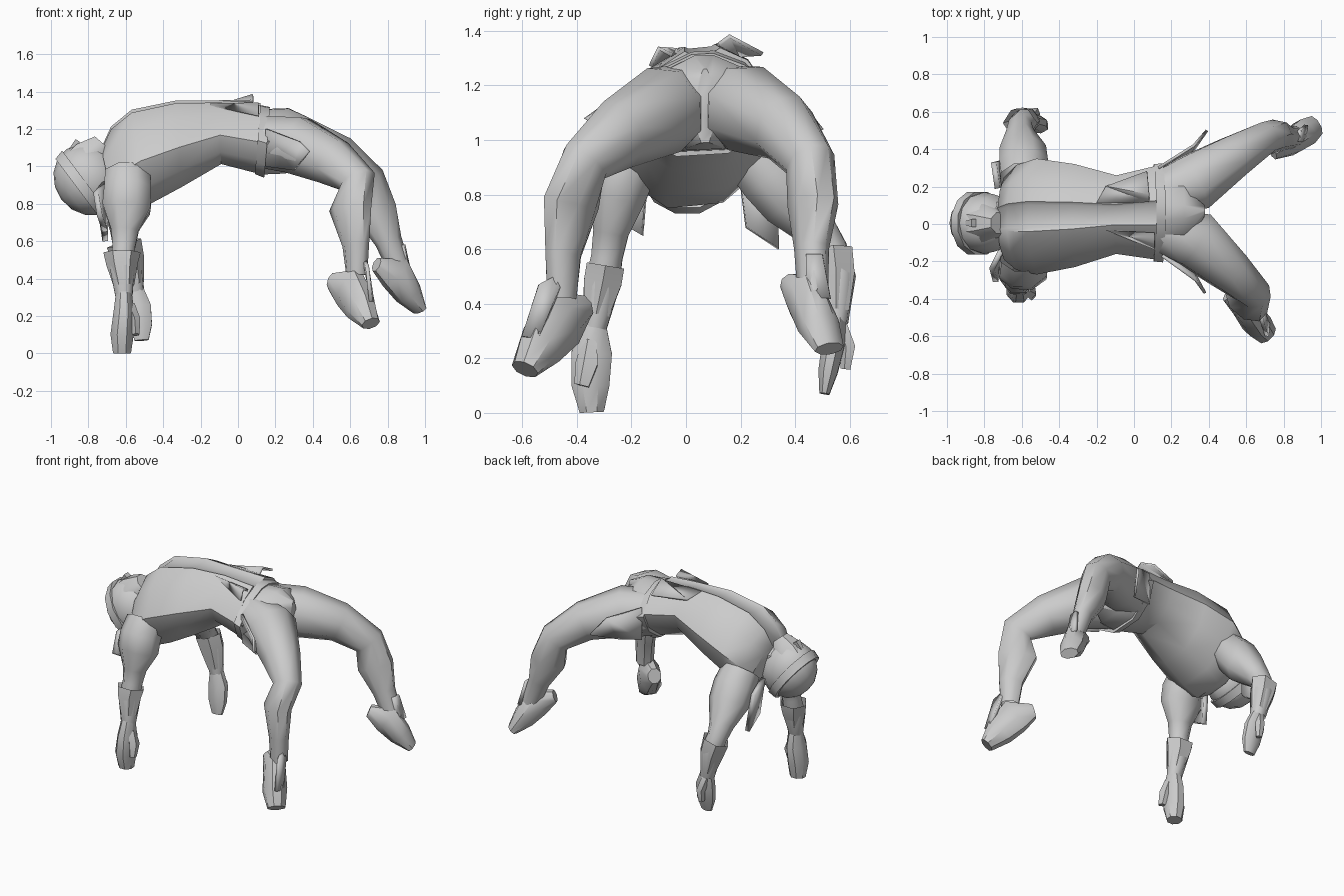
import bpy, bmesh, math
from mathutils import Vector as V, Matrix


def finish(name, bm, angle=42):
    bmesh.ops.recalc_face_normals(bm, faces=bm.faces[:])
    me = bpy.data.meshes.new(name)
    bm.to_mesh(me)
    bm.free()
    ob = bpy.data.objects.new(name, me)
    bpy.context.collection.objects.link(ob)
    bpy.ops.object.select_all(action='DESELECT')
    ob.select_set(True)
    bpy.context.view_layer.objects.active = ob
    bpy.ops.object.shade_smooth_by_angle(angle=math.radians(angle))
    return ob


def loft(name, rings, caps=True, angle=42):
    bm = bmesh.new()
    vs = [[bm.verts.new(p) for p in r] for r in rings]
    n = len(rings[0])
    for a, b in zip(vs, vs[1:]):
        for i in range(n):
            j = (i + 1) % n
            bm.faces.new((a[i], a[j], b[j], b[i]))
    if caps:
        bm.faces.new(vs[0])
        bm.faces.new(vs[-1])
    return finish(name, bm, angle)


def limb(name, pts, side=(0, 1, 0), n=8, caps=True, angle=42):
    """Tube through (x, y, z, half width along side, half depth)."""
    c = [V(p[:3]) for p in pts]
    u, rings = V(side), []
    for i, p in enumerate(pts):
        t = (c[min(i + 1, len(c) - 1)] - c[max(i - 1, 0)]).normalized()
        u = (u - t * u.dot(t)).normalized()
        w = t.cross(u)
        rings.append([c[i] + u * p[3] * math.cos(a) + w * p[4] * math.sin(a)
                      for a in [2 * math.pi * (k + .5) / n for k in range(n)]])
    return loft(name, rings, caps, angle)


def panel(name, pts, thick=.015):
    bm = bmesh.new()
    bm.faces.new([bm.verts.new(p) for p in pts])
    bmesh.ops.triangulate(bm, faces=bm.faces[:])
    ob = finish(name, bm)
    m = ob.modifiers.new("thickness", 'SOLIDIFY')
    m.thickness, m.offset = thick, 0
    return ob


def mirrored(half):
    return half + [(-a, b) for a, b in reversed(half)]


# open vest leaves a shallow strip down the middle of the torso
CHEST = mirrored([(.20, .93), (.26, .98), (.66, .68), (1, .02), (.84, -.55), (.36, -1)])
ROUND = mirrored([(.15, 1), (.6, .72), (1, .05), (.80, -.6), (.36, -1)])


def body(name, secs, profile, roll, caps=True):
    """Sections: top x, top z, bottom x, bottom z, half width, centre y."""
    rings = []
    for tx, tz, bx, bz, w, y in secs:
        rings.append([V(((tx + bx) / 2 + b * (tx - bx) / 2, y + a * w,
                         (tz + bz) / 2 + b * (tz - bz) / 2 + roll * a * w)) for a, b in profile])
    return loft(name, rings, caps)


# arched torso, belt and hips
body("torso", [(-.73, 1.10, -.66, .80, .22, .03), (-.68, 1.21, -.58, .76, .28, .035),
               (-.57, 1.30, -.47, .81, .31, .04), (-.33, 1.35, -.30, .90, .275, .045),
               (-.10, 1.35, -.09, 1.02, .21, .05), (.12, 1.335, .11, .97, .25, .06)],
     CHEST, .1)
body("belt", [(.12, 1.325, .09, .965, .26, .06), (.17, 1.315, .14, .945, .265, .06)], ROUND, .06)
body("hips", [(.14, 1.305, .12, .96, .25, .06), (.27, 1.31, .25, .965, .23, .065),
              (.38, 1.26, .37, .99, .04, .07)], ROUND, .04)

# legs
legs = {
    "front": [(.14, -.03, 1.13, .13, .15), (.32, -.08, 1.11, .165, .165),
              (.51, -.25, 1.02, .122, .135), (.64, -.37, .92, .09, .105),
              (.60, -.42, .77, .085, .13), (.63, -.45, .58, .062, .08),
              (.635, -.455, .42, .055, .06)],
    "rear": [(.14, .16, 1.13, .13, .15), (.32, .22, 1.115, .165, .165),
             (.53, .36, 1.045, .122, .13), (.69, .455, .92, .09, .105),
             (.735, .465, .76, .088, .12), (.805, .46, .6, .062, .075),
             (.87, .465, .43, .055, .06)]}
for k, p in legs.items():
    limb(k + "_leg", p, angle=50, caps=False)

# shoes
limb("front_shoe", [(.505, -.375, .385, .045, .05), (.595, -.45, .35, .07, .12),
                    (.655, -.53, .25, .08, .095), (.71, -.59, .16, .06, .045)], (.65, .75, 0))
limb("rear_shoe", [(.74, .385, .475, .045, .04), (.84, .435, .43, .07, .10),
                   (.91, .485, .32, .08, .075), (.97, .525, .235, .06, .035)], (-.5, .85, 0))

# shin guards
panel("front_shin_guard", [(.675, -.48, .50), (.69, -.54, .47), (.71, -.60, .28),
                           (.72, -.54, .27), (.69, -.46, .46)], .02)
panel("rear_shin_guard", [(.88, .44, .58), (.885, .50, .58), (.92, .53, .42), (.91, .44, .42)], .02)

# arms and hands
limb("front_arm", [(-.59, -.17, .96, .11, .13), (-.59, -.23, .88, .125, .135),
                   (-.595, -.25, .79, .11, .14), (-.605, -.275, .66, .07, .08),
                   (-.61, -.29, .57, .062, .065), (-.62, -.31, .46, .07, .072),
                   (-.61, -.335, .31, .047, .05)], caps=False, angle=50)
limb("front_hand", [(-.61, -.335, .33, .045, .045), (-.61, -.345, .22, .08, .06),
                    (-.62, -.35, .10, .075, .067), (-.62, -.345, .002, .048, .052)])
limb("front_thumb", [(-.58, -.35, .26, .03, .03), (-.55, -.36, .18, .045, .03),
                     (-.545, -.38, .10, .03, .02)], n=5)
limb("rear_arm", [(-.59, .24, .95, .12, .13), (-.59, .31, .87, .13, .14),
                  (-.595, .38, .78, .12, .135), (-.61, .48, .67, .08, .08),
                  (-.61, .53, .60, .065, .065), (-.58, .555, .5, .07, .072),
                  (-.55, .55, .33, .045, .05)], caps=False, angle=50)
limb("rear_hand", [(-.55, .55, .35, .04, .045), (-.53, .54, .25, .045, .07),
                   (-.52, .52, .15, .038, .065), (-.515, .507, .07, .02, .04)])
limb("rear_thumb", [(-.55, .565, .32, .03, .03), (-.53, .595, .24, .03, .03),
                    (-.53, .585, .16, .02, .02)], n=5)

# flared forearm guards
limb("front_forearm_guard", [(-.62, -.295, .54, .08, .10), (-.62, -.305, .48, .08, .085),
                             (-.61, -.33, .36, .055, .055)], n=6, caps=False)
limb("rear_forearm_guard", [(-.61, .54, .59, .08, .095), (-.585, .55, .50, .078, .085),
                            (-.555, .55, .37, .055, .055)], n=6, caps=False)

# neck and head, tipped back
limb("neck", [(-.64, .03, 1.02, .11, .11), (-.74, .01, 1.0, .11, .11), (-.82, 0, .95, .08, .08)],
     caps=False)
AXIS, MID = V((-.8, 0, -.6)), V((-.80, .005, .93))
ROT = V((0, 0, 1)).rotation_difference(AXIS).to_matrix().to_4x4()
bm = bmesh.new()
bmesh.ops.create_uvsphere(bm, u_segments=12, v_segments=8, radius=1,
                          matrix=Matrix.Translation(MID) @ ROT @ Matrix.Diagonal((.20, .165, .18, 1)))
finish("head", bm)
limb("headband", [(*(MID + AXIS * d), .173, r) for d, r in ((.02, .215), (.075, .20))], n=12)
FACE = V((-.6, 0, .8))
limb("jaw", [(*(MID + FACE * .06), .13, .13), (*(MID - AXIS * .09 + FACE * .08), .11, .12),
             (*(MID - AXIS * .18 + FACE * .10), .06, .07)])
limb("nose", [(*(MID - AXIS * .02 + FACE * .18), .015, .02),
              (*(MID - AXIS * .08 + FACE * .20), .03, .02)], n=4)

# raised vest corners at the waist
panel("rear_vest_corner", [(-.20, .11, 1.345), (.08, .12, 1.35), (.08, .16, 1.38),
                           (.07, .28, 1.315), (-.15, .20, 1.31)])
panel("front_vest_corner", [(-.15, -.03, 1.33), (.11, -.05, 1.31), (.11, -.10, 1.335),
                            (.11, -.13, 1.27)])

# hanging flaps on belt and shoulders
panel("front_hip_flap", [(.15, -.17, 1.20), (.33, -.30, 1.13), (.38, -.37, 1.08),
                         (.30, -.22, .98), (.15, -.16, 1.0)])
panel("rear_hip_flap", [(.13, .30, 1.22), (.32, .42, 1.14), (.39, .50, 1.04),
                        (.28, .34, .98), (.13, .30, 1.0)])
panel("front_shoulder_flap", [(-.71, -.14, .92), (-.76, -.24, .86), (-.74, -.31, .74),
                              (-.71, -.16, .65)], .03)
panel("rear_shoulder_flap", [(-.73, .19, .92), (-.75, .33, .86), (-.71, .34, .60),
                             (-.71, .22, .68)], .03)
